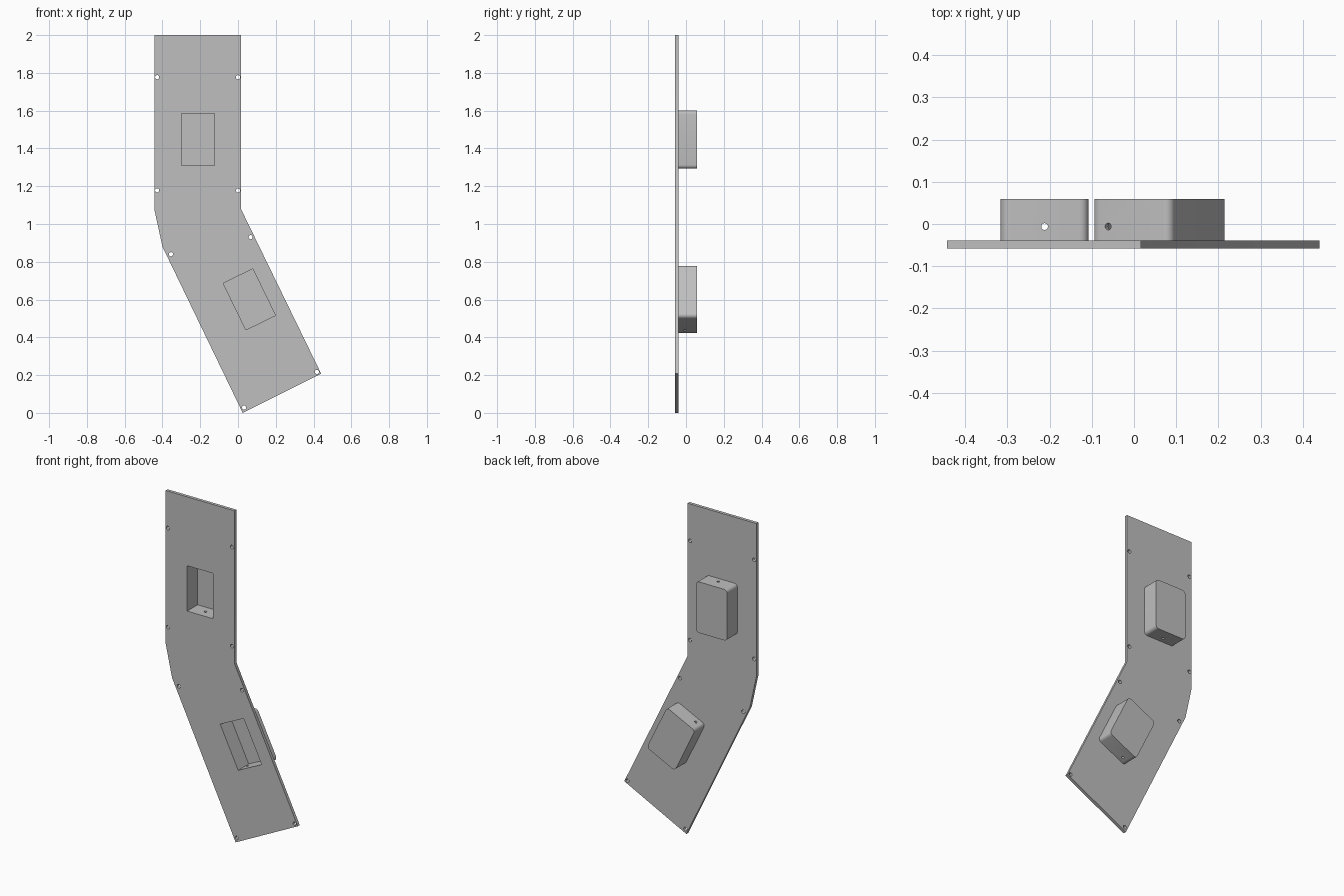
import bpy, bmesh, math
from mathutils import Matrix, Vector

cube = bpy.data.objects.get("Cube")
if cube:
    bpy.data.objects.remove(cube)

FRONT, SEAM, BACK = -0.058, -0.039, 0.059   # plate front, plate back, box back
WALL = 0.017

grey = bpy.data.materials.new("light_grey")
grey.use_nodes = True
colour = (0.52, 0.52, 0.52, 1)
grey.diffuse_color = colour
grey.node_tree.nodes["Principled BSDF"].inputs["Base Color"].default_value = colour


def prism(name, outline, y0, y1):
    """Extrude an (x, z) outline along y."""
    bm = bmesh.new()
    face = bm.faces.new([bm.verts.new((x, y0, z)) for x, z in outline])
    new = bmesh.ops.extrude_face_region(bm, geom=[face])["geom"]
    verts = [v for v in new if isinstance(v, bmesh.types.BMVert)]
    bmesh.ops.translate(bm, verts=verts, vec=(0, y1 - y0, 0))
    bmesh.ops.recalc_face_normals(bm, faces=bm.faces)
    mesh = bpy.data.meshes.new(name)
    bm.to_mesh(mesh)
    bm.free()
    mesh.materials.append(grey)
    obj = bpy.data.objects.new(name, mesh)
    bpy.context.collection.objects.link(obj)
    return obj


def circle(cx, cz, r, n=20):
    return [(cx + r * math.cos(i * math.tau / n), cz + r * math.sin(i * math.tau / n))
            for i in range(n)]


def rectangle(hx, hz):
    return [(-hx, -hz), (hx, -hz), (hx, hz), (-hx, hz)]


def rounded(hx, hz, r, steps=6):
    pts = []
    for q, (sx, sz) in enumerate([(1, 1), (-1, 1), (-1, -1), (1, -1)]):
        for i in range(steps + 1):
            a = (q + i / steps) * math.pi / 2
            pts.append((sx * (hx - r) + r * math.cos(a), sz * (hz - r) + r * math.sin(a)))
    return pts


def cut(obj, cutter):
    """Subtract the cutter and bake the result."""
    cutter.hide_render = True
    mod = obj.modifiers.new("cut", "BOOLEAN")
    mod.operation, mod.solver, mod.object = "DIFFERENCE", "EXACT", cutter
    bpy.context.view_layer.objects.active = obj
    bpy.ops.object.modifier_apply(modifier=mod.name)


def smooth(obj):
    bpy.ops.object.select_all(action="DESELECT")
    obj.select_set(True)
    bpy.context.view_layer.objects.active = obj
    bpy.ops.object.shade_smooth_by_angle(angle=math.radians(30))


# Bent mounting plate
plate = prism("plate", [(-0.443, 2), (0.017, 2), (0.017, 1.077), (0.44, 0.208),
                        (0.025, 0), (-0.4, 0.88), (-0.443, 1.077)], FRONT, SEAM)

# Screw holes
for x, z in [(-0.428, 1.777), (0, 1.777), (-0.428, 1.178), (0, 1.178),
             (0.067, 0.93), (-0.355, 0.84), (0.418, 0.217), (0.032, 0.028)]:
    hole = prism("screw_hole_cutter", circle(x, z, 0.011), FRONT - 0.1, SEAM + 0.1)
    cut(plate, hole)
    bpy.data.objects.remove(hole)

# Hollow boxes behind the plate: centre, tilt, sideways offset of the cable hole
for name, x, z, tilt, offset in [("upper_box", -0.212, 1.447, 0, 0),
                                 ("lower_box", 0.06, 0.601, 26, -0.06)]:
    place = Matrix.Translation((x, 0, z)) @ Matrix.Rotation(-math.radians(tilt), 4, "Y")
    box = prism(name, rounded(0.104, 0.154, 0.02), SEAM, BACK)
    pocket = prism("pocket_cutter", rectangle(0.104 - WALL, 0.154 - WALL),
                   FRONT - 0.1, BACK - WALL)
    drill = prism("cable_hole_cutter", circle(0, 0, 0.008), -0.3, 0.3)
    drill.data.transform(Matrix.Translation((offset, -0.006, 0))
                         @ Matrix.Rotation(math.pi / 2, 4, "X"))
    for obj in (box, pocket, drill):
        obj.data.transform(place)
    cut(box, pocket)
    cut(box, drill)
    cut(plate, pocket)
    for tool in (pocket, drill):
        bpy.data.objects.remove(tool)
    smooth(box)

smooth(plate)
